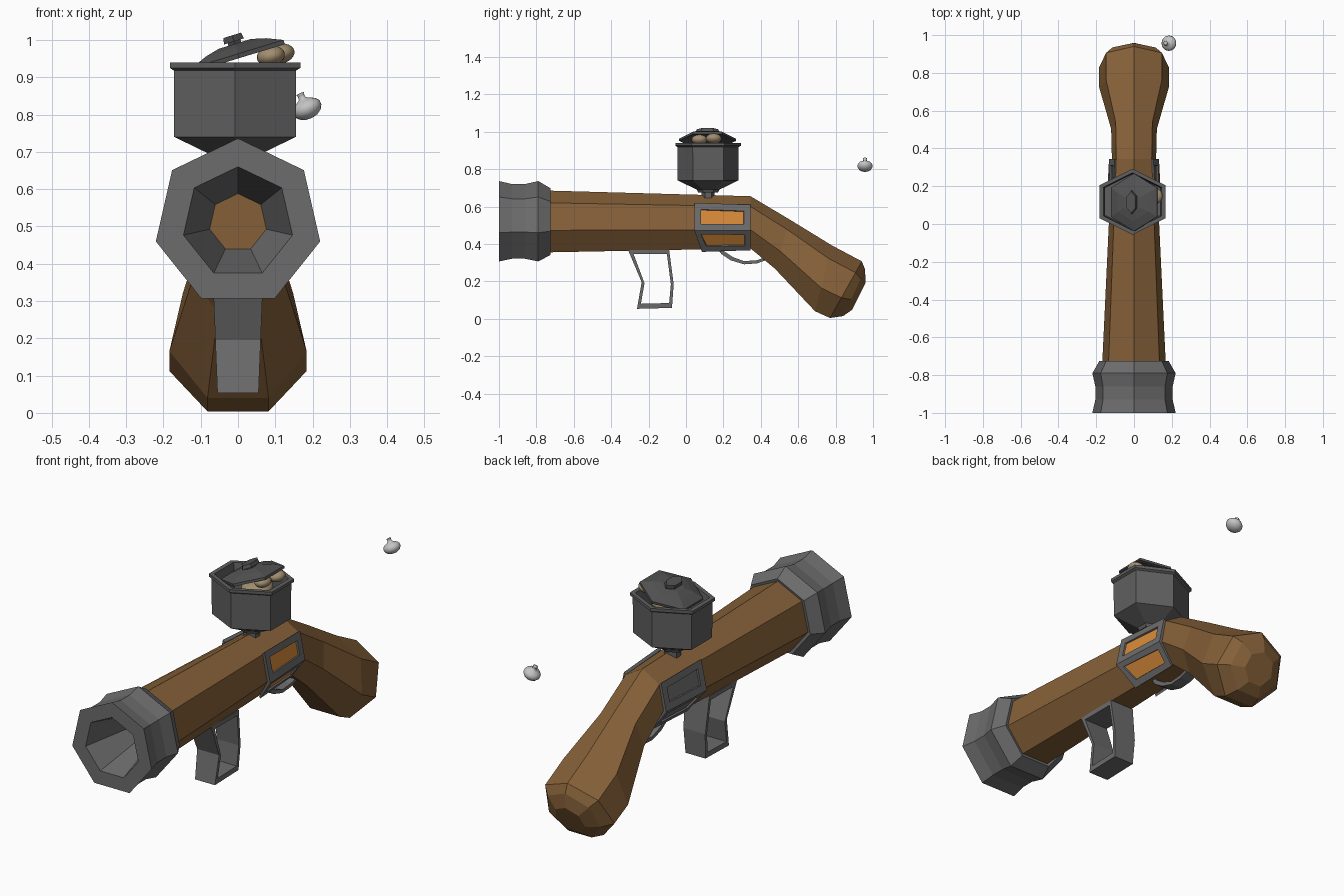
import bpy, bmesh
from math import sin, cos, pi, radians
from mathutils import Vector, Matrix

if "Cube" in bpy.data.objects:
    bpy.data.objects.remove(bpy.data.objects["Cube"])


def material(name, r, g, b):
    m = bpy.data.materials.new(name)
    m.diffuse_color = (r, g, b, 1)
    m.use_nodes = True
    m.node_tree.nodes["Principled BSDF"].inputs["Base Color"].default_value = m.diffuse_color
    return m


WOOD = material("brown_wood", .235, .118, .04)
STEEL = material("grey_steel", .15, .15, .15)
POT = material("dark_pot_iron", .115, .115, .115)
LID = material("darker_lid_iron", .085, .085, .085)
ORANGE = material("orange_slot", .68, .25, .04)
TAN = material("tan_potato", .36, .27, .16)
WHITE = material("pale_bulb", .55, .55, .55)


def loft(name, rings, mats, closed=False, last_cap=0):
    """Skin a list of equal-length point rings; ends are capped unless closed."""
    bm = bmesh.new()
    rows = [[bm.verts.new(p) for p in r] for r in rings]
    n = len(rows[0])
    pairs = list(zip(rows, rows[1:])) + ([(rows[-1], rows[0])] if closed else [])
    for a, b in pairs:
        for i in range(n):
            j = (i + 1) % n
            bm.faces.new((a[i], a[j], b[j], b[i]))
    if not closed:
        bm.faces.new(rows[0])
        bm.faces.new(rows[-1]).material_index = last_cap
    bmesh.ops.recalc_face_normals(bm, faces=bm.faces)
    me = bpy.data.meshes.new(name)
    bm.to_mesh(me)
    bm.free()
    for m in mats:
        me.materials.append(m)
    ob = bpy.data.objects.new(name, me)
    bpy.context.collection.objects.link(ob)
    return ob


def hept(bottom, top, hw):
    """Seven-sided section, point up, between two (y, z) points, half width hw."""
    b, t = Vector(bottom), Vector(top)
    pts = []
    for k in range(7):
        a = 2 * pi * k / 7
        p = b.lerp(t, (cos(a) + .901) / 1.901)
        pts.append((hw * sin(a) / .975, p.x, p.y))
    return pts


def disc(y, r, cz=.51):
    return hept((y, cz - .901 * r), (y, cz + r), .975 * r)


def hexa(z, hw, ry, n=6):
    k = .866 if n == 6 else 1
    return [(hw / k * sin(2 * pi * i / n), ry * cos(2 * pi * i / n), z) for i in range(n)]


# Barrel and bent stock with a bulbous butt
loft("barrel_and_stock", [
    hept((-.735, .355), (-.735, .685), .168),
    hept((.345, .376), (.345, .655), .117),
    hept((.475, .268), (.555, .53), .121),
    hept((.69, .04), (.78, .392), .184),
    hept((.77, .004), (.94, .307), .184),
    hept((.84, .014), (.958, .262), .143),
    hept((.888, .048), (.959, .19), .08)], [WOOD])

# Flared muzzle with a tapering bore ending on a wooden floor
loft("muzzle", [disc(y, r) for y, r in (
    (-.73, .165), (-.725, .188), (-.79, .226), (-.86, .21), (-.93, .21),
    (-1, .226), (-1, .15), (-.745, .078))], [STEEL, WOOD], last_cap=1)

# Slotted side plates
for side, slot in (("right", ORANGE), ("left", STEEL)):
    sections = []
    for y, bot, top, hw in ((.045, .368, .668, .131), (.345, .376, .655, .117)):
        ring = [Vector(p) for p in hept((y, bot), (y, top), hw)]
        ids = (1, 2, 3) if side == "right" else (6, 5, 4)
        inner = [ring[i] for i in ids]
        c = Vector((0, y, .5))
        outer = [c + (p - c) * f for p, f in zip(inner, (1.1, 1.13, 1.08))]
        if y < .1:  # slanted lower corner
            outer[2].y += .04
            inner[2].y += .04
        sections.append(outer + inner[::-1])
    ob = loft(side + "_side_plate", sections, [STEEL, slot])
    bm = bmesh.new()
    bm.from_mesh(ob.data)
    bm.faces.ensure_lookup_table()
    for f, t in ((bm.faces[0], .05), (bm.faces[1], .042)):
        bmesh.ops.inset_individual(bm, faces=[f], thickness=t, depth=0)
        bmesh.ops.inset_individual(bm, faces=[f], thickness=.002, depth=-.008)
        f.material_index = 1
    bm.to_mesh(ob.data)
    bm.free()


def band(name, outer, inner, hw, closed):
    rings = []
    for (y, z), (v, w) in zip(outer, inner):
        a, b = hw(z), hw(w)
        rings.append([(-a, y, z), (a, y, z), (b, v, w), (-b, v, w)])
    return loft(name, rings, [STEEL], closed)


# Open loop foregrip
band("foregrip_loop",
     [(-.31, .368), (-.237, .195), (-.262, .053), (-.075, .058), (-.066, .185), (-.09, .368)],
     [(-.28, .345), (-.222, .19), (-.241, .08), (-.09, .084), (-.081, .185), (-.102, .345)],
     lambda z: .055 + .04 * (z - .05), True)

# Curved trigger guard
arc = [(.16, .385), (.19, .345), (.24, .312), (.31, .291), (.38, .296), (.46, .325)]
band("trigger_guard", arc, [(y + .012 * (1 if y < .25 else 0), z + .017) for y, z in arc],
     lambda z: .03, False)

# Six-sided cooking pot on a short stem
pot = loft("pot", [hexa(z, r, r) for z, r in (
    (.635, .035), (.675, .035), (.675, .053), (.69, .06), (.74, .163), (.918, .164),
    (.925, .175), (.94, .175), (.94, .153), (.91, .148), (.80, .145))], [POT])
pot.location = (-.008, .118, 0)

# Tilted lid with a handle
tilt = Matrix.Translation((.002, .115, .955)) @ Matrix.Rotation(radians(-17), 4, 'Y')
lid = loft("pot_lid", [hexa(z, w, r) for z, w, r in (
    (.012, .06, .07), (-.004, .117, .14), (-.004, .128, .153), (.008, .128, .153),
    (.026, .085, .1), (.036, .045, .055))], [LID])
knob = loft("lid_handle", [hexa(z, w, r) for z, w, r in (
    (.03, .018, .04), (.043, .018, .04), (.043, .028, .063), (.06, .025, .058))], [LID])
lid.matrix_world = tilt
knob.matrix_world = tilt


def rounded(name, profile, mat, loc, scale=(1, 1, 1), rot=(0, 0, 0)):
    ob = loft(name, [hexa(z, r, r, 20) for z, r in profile], [mat])
    ob.location, ob.scale, ob.rotation_euler = loc, scale, rot
    for p in ob.data.polygons:
        p.use_smooth = True
    return ob


# Potatoes peeking out of the pot
ball = [(-cos(pi * i / 12), max(sin(pi * i / 12), .01)) for i in range(13)]
rounded("potato_front", ball, TAN, (.088, .072, .957), (.038, .042, .027), (0, -.2, 0))
rounded("potato_back", ball, TAN, (.112, .148, .963), (.04, .042, .027), (0, -.2, 0))
rounded("potato_inside", ball, TAN, (.03, .11, .9), (.07, .08, .035))

# Loose pale bulb floating behind
rounded("bulb", [(-.03, .006), (-.028, .018), (-.02, .032), (-.008, .04), (.004, .04),
                 (.014, .033), (.021, .02), (.027, .01), (.038, .009), (.042, .012), (.043, .003)],
        WHITE, (.184, .957, .818), rot=(0, radians(-25), 0))
